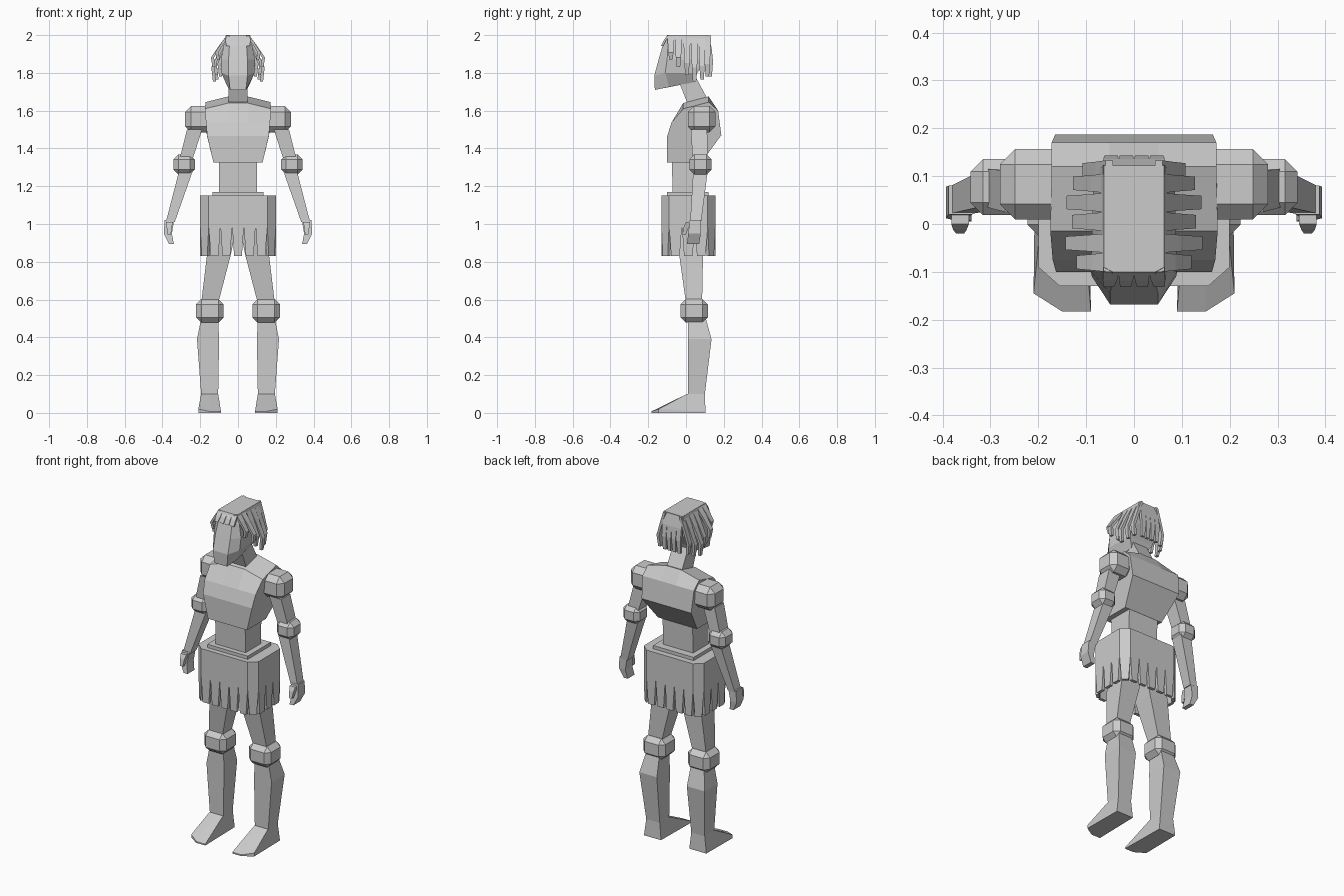
import bpy, bmesh, math
from mathutils import Vector

if "Cube" in bpy.data.objects:
    bpy.data.objects.remove(bpy.data.objects["Cube"])

grey = bpy.data.materials.new("plain grey")
grey.diffuse_color = (0.6, 0.6, 0.6, 1)
grey.use_nodes = True
grey.node_tree.nodes["Principled BSDF"].inputs["Base Color"].default_value = grey.diffuse_color


def finish(name, bm):
    bmesh.ops.recalc_face_normals(bm, faces=bm.faces)
    me = bpy.data.meshes.new(name)
    bm.to_mesh(me)
    bm.free()
    me.materials.append(grey)
    ob = bpy.data.objects.new(name, me)
    bpy.context.collection.objects.link(ob)
    return ob


def add_loft(bm, rings):
    rows = [[bm.verts.new(p) for p in r] for r in rings]
    n = len(rows[0])
    for a, b in zip(rows, rows[1:]):
        for i in range(n):
            j = (i + 1) % n
            bm.faces.new((a[i], a[j], b[j], b[i]))
    bm.faces.new(rows[0][::-1])
    bm.faces.new(rows[-1])


def loft(name, rings):
    bm = bmesh.new()
    add_loft(bm, rings)
    return finish(name, bm)


def rect(x0, x1, y0, y1, z, zb=None):
    # zb is the height of the y1 side when the ring is tilted
    zb = z if zb is None else zb
    return [(x0, y0, z), (x1, y0, z), (x1, y1, zb), (x0, y1, zb)]


def flip(rings, s):
    return [[(s * x, y, z) for x, y, z in r] for r in rings]


def joint(name, center, size, bevel, turn=0):
    # chamfered cube
    bm = bmesh.new()
    bmesh.ops.create_cube(bm, size=1)
    for v in bm.verts:
        v.co = Vector([v.co[i] * size[i] for i in range(3)])
    bmesh.ops.bevel(bm, geom=bm.edges[:], offset=bevel, segments=1, affect='EDGES')
    ob = finish(name, bm)
    ob.location = center
    ob.rotation_euler.y = turn


def strip(bm, pts, across, out, widths, thick):
    # tapered flat lock or tassel following a path
    across, out = Vector(across), Vector(out)
    rings = []
    for p, w in zip(pts, widths):
        p = Vector(p)
        a, o = across * w / 2, out * thick
        rings.append([p - a, p + a, p + a - o, p - a - o])
    add_loft(bm, rings)


# Limbs, built for both sides
for s, side in ((-1, "left"), (1, "right")):
    def limb(name, rings):
        loft(f"{side}_{name}", flip(rings, s))

    # foot: ankle block with a sloping, corner-cut toe
    top = [(.105, .005, .1), (.15, .005, .1), (.195, .005, .1), (.195, .1, .1), (.105, .1, .1)]
    mid = [(.09, -.183, .008), (.15, -.183, .008), (.21, -.145, .02), (.207, .103, .008), (.095, .103, .008)]
    limb("foot", [[(x, y, 0) for x, y, z in mid], mid, top])
    limb("shin", [rect(.105, .195, .01, .1, .1), rect(.1, .217, .01, .135, .39),
                  rect(.105, .195, .01, .105, .5)])
    joint(f"{side}_knee", (s * .149, .043, .54), (.147, .145, .125), .028, 0)
    limb("thigh", [rect(.105, .195, 0, .085, .58), rect(.04, .165, -.035, .09, .83),
                   rect(0, .14, -.06, .09, 1.02)])
    joint(f"{side}_shoulder", (s * .207, .083, 1.555), (.147, .147, .14), .032)
    limb("upper_arm", [rect(.19, .27, .025, .112, 1.5), rect(.238, .308, .035, .115, 1.35)])
    joint(f"{side}_elbow", (s * .285, .077, 1.315), (.113, .117, .105), .026)
    limb("forearm", [rect(.24, .312, .038, .115, 1.28), rect(.335, .382, .022, .08, 1.01)])
    limb("hand", [rect(.338, .388, .02, .08, 1.02), rect(.35, .393, .012, .078, .95),
                  rect(.34, .366, .005, .07, .895)])
    limb("thumb", [rect(.345, .382, .0, .03, 1.01), rect(.35, .378, -.012, .015, .985),
                   rect(.355, .372, -.02, 0, .945)])

# Chest: side profile (y, z, half width, drop toward the shoulder)
profile = [(-.1, 1.325, .13, 0), (-.1, 1.465, .163, 0), (-.075, 1.54, .17, 0),
           (-.015, 1.64, .175, .03), (.12, 1.675, .172, .03), (.17, 1.6, .172, 0),
           (.187, 1.47, .165, 0), (.08, 1.325, .13, 0)]
loft("chest", [[(k * (w if abs(k) == 1 else w * .3) / abs(k), y, z - (d if abs(k) == 1 else 0))
                for y, z, w, d in profile] for k in (-1, -.3, .3, 1)])
loft("waist", [rect(-.1, .1, -.07, .075, 1.14), rect(-.1, .1, -.075, .08, 1.34)])
loft("waistband", [rect(-.135, .135, -.1, .12, 1.14), rect(-.135, .135, -.1, .12, 1.17)])
loft("neck", [rect(-.05, .05, .015, .115, 1.62, 1.66), rect(-.05, .05, -.04, .045, 1.76, 1.79)])

# Skirt: eight-sided body with hanging tassels
octagon = [(-.155, -.13), (.155, -.13), (.2, -.09), (.2, .115),
           (.155, .155), (-.155, .155), (-.2, .115), (-.2, -.09)]
loft("skirt", [[(x, y, z) for x, y in octagon] for z in (.98, 1.15)])
bm = bmesh.new()
for i, a in enumerate(octagon):
    b = octagon[(i + 1) % 8]
    a, b = Vector((*a, 0)), Vector((*b, 0))
    edge = b - a
    d = edge.normalized()
    out = Vector((d.y, -d.x, 0))
    n = max(1, round(edge.length / .065))
    step = edge.length / n
    for k in range(n):
        c = a + edge * (k + .5) / n
        strip(bm, [c + Vector((0, 0, z)) for z in (.99, .83)], d, out, (step, step * .66), .018)
finish("skirt_tassels", bm)

# Head: rings of (half width, y, z) for front, cheek and back
head = [((.042, -.165, 1.71), (.055, -.09, 1.725), (.05, .04, 1.75)),
        ((.05, -.168, 1.785), (.088, -.11, 1.80), (.08, .06, 1.80)),
        ((.05, -.145, 1.87), (.09, -.1, 1.87), (.085, .1, 1.87)),
        ((.045, -.122, 1.95), (.075, -.095, 1.95), (.075, .115, 1.95)),
        ((.045, -.1, 2), (.063, -.09, 2), (.063, .122, 2))]
loft("head", [list(r) + [(-x, y, z) for x, y, z in reversed(r)] for r in head])

# Hair locks hanging from the crown
bm = bmesh.new()
taper = (.04, .034, .028, .018)
for s in (-1, 1):
    # side locks: y, reach, tip height
    for y, reach, tip in ((-.08, .12, 1.87), (-.04, .143, 1.83), (.005, .13, 1.79),
                          (.045, .141, 1.755), (.085, .127, 1.765), (.113, .108, 1.78)):
        h = 2 - tip
        path = [(s * .06, y, 1.998), (s * (.06 + (reach - .06) * .45), y, 2 - h * .3),
                (s * reach, y, 2 - h * .7), (s * (reach - .008), y, tip)]
        strip(bm, path, (0, 1, 0), (s, 0, 0), taper, .016)
for x in (-.048, -.016, .016, .048):
    # fringe and back locks
    strip(bm, [(x, -.098, 1.998), (x * 1.05, -.118, 1.972), (x * 1.1, -.132, 1.942)],
          (1, 0, 0), (0, -1, 0), (.032, .03, .022), .012)
    strip(bm, [(x, .12, 1.998), (x, .136, 1.93), (x, .143, 1.86), (x, .137, 1.78)],
          (1, 0, 0), (0, 1, 0), (.034, .032, .028, .02), .016)
finish("hair", bm)
